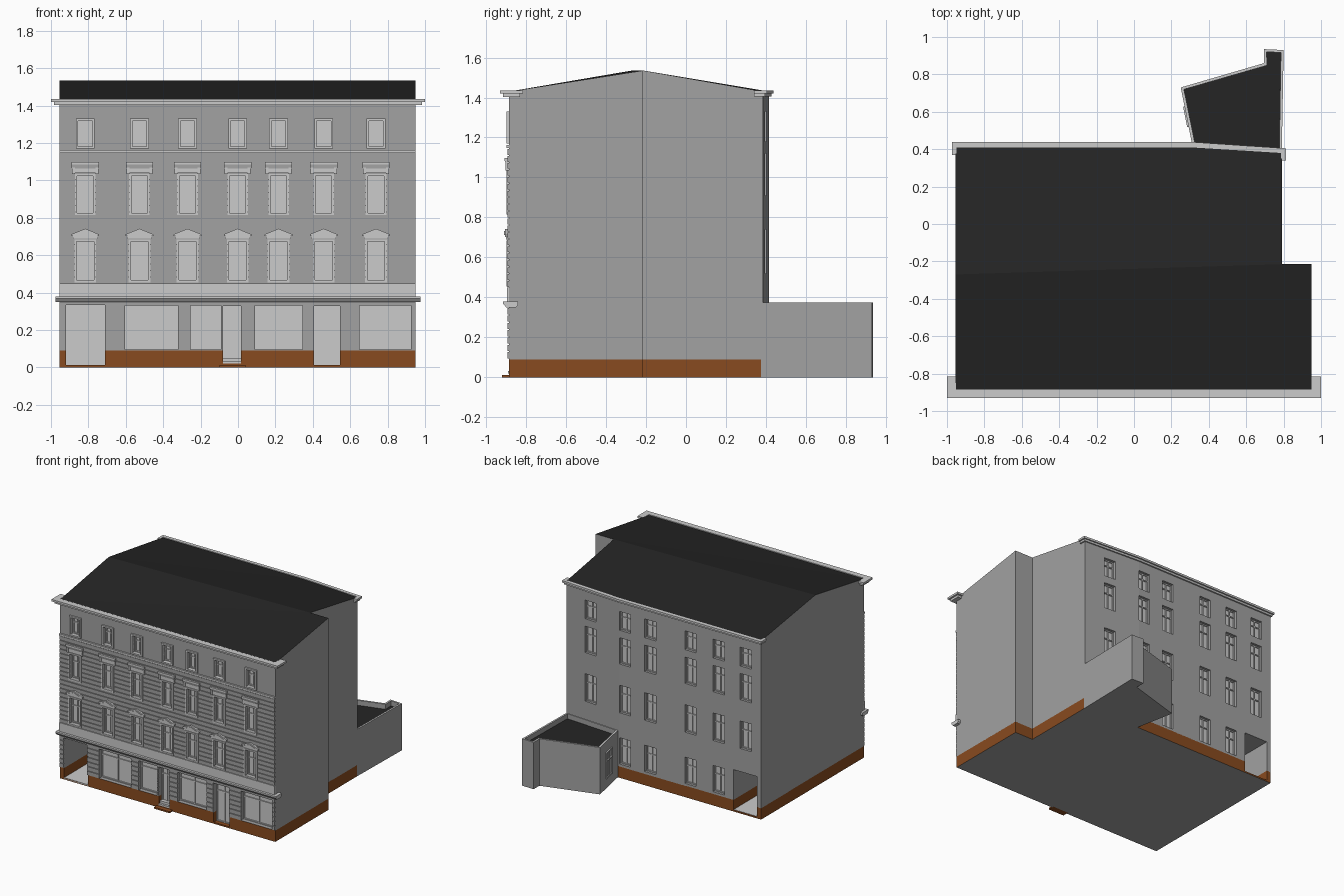
import bpy, bmesh
from math import atan2, hypot
from mathutils import Matrix, Vector

if "Cube" in bpy.data.objects:
    bpy.data.objects.remove(bpy.data.objects["Cube"])


def mat(name, r, g, b):
    m = bpy.data.materials.new(name)
    m.diffuse_color = (r, g, b, 1)
    m.use_nodes = True
    m.node_tree.nodes["Principled BSDF"].inputs["Base Color"].default_value = m.diffuse_color
    return m


WALL = mat("plaster_grey", .36, .36, .36)
ROOF = mat("roof_dark", .018, .018, .018)
BASE = mat("plinth_brown", .25, .07, .014)


def finish(bm, name, mats=()):
    bmesh.ops.recalc_face_normals(bm, faces=bm.faces)
    me = bpy.data.meshes.new(name)
    bm.to_mesh(me)
    bm.free()
    for m in mats:
        me.materials.append(m)
    ob = bpy.data.objects.new(name, me)
    bpy.context.collection.objects.link(ob)
    return ob


def box(bm, x0, x1, y0, y1, z0, z1):
    c = Matrix.Translation(((x0 + x1) / 2, (y0 + y1) / 2, (z0 + z1) / 2))
    s = Matrix.Diagonal((x1 - x0, y1 - y0, z1 - z0, 1))
    bmesh.ops.create_cube(bm, size=1, matrix=c @ s)


def prism(bm, bottom, top):
    """Closed solid between two matching rings of points."""
    a = [bm.verts.new(p) for p in bottom]
    b = [bm.verts.new(p) for p in top]
    n = len(a)
    bm.faces.new(a[::-1])
    cap = bm.faces.new(b)
    for i in range(n):
        bm.faces.new((a[i], a[(i + 1) % n], b[(i + 1) % n], b[i]))
    return cap


def moulding(bm, profile, x0, x1):
    """Extrude a (y, z) profile along x."""
    prism(bm, [(x0, y, z) for y, z in profile], [(x1, y, z) for y, z in profile])


def ring(bm, x0, x1, z0, z1, w, y0, y1):
    """Rectangular frame of width w inside the given rectangle."""
    box(bm, x0, x0 + w, y0, y1, z0, z1)
    box(bm, x1 - w, x1, y0, y1, z0, z1)
    box(bm, x0 + w, x1 - w, y0, y1, z0, z0 + w)
    box(bm, x0 + w, x1 - w, y0, y1, z1 - w, z1)


def window(bm, x0, x1, z0, z1, y, s, mullions=1, transom=.66):
    """Glazing with frame bars; s is the outward y direction."""
    box(bm, x0, x1, *sorted((y, y - s * .006)), z0, z1)
    ya, yb = sorted((y, y + s * .008))
    ring(bm, x0, x1, z0, z1, .008, ya, yb)
    for i in range(mullions):
        x = x0 + (x1 - x0) * (i + 1) / (mullions + 1)
        box(bm, x - .004, x + .004, ya, yb, z0, z1)
    if transom:
        z = z0 + (z1 - z0) * transom
        box(bm, x0, x1, ya, yb, z - .004, z + .004)


# Layout
FX = (-.817, -.527, -.27, -.002, .217, .458, .738)     # front window axes
FROWS = ((.455, .685, .058), (.815, 1.035, .055), (1.17, 1.33, .05))
BX = (.565, .25, .025, -.33, -.58, -.82)               # rear window axes
BROWS = ((.11, .32), (.52, .74), (.91, 1.12), (1.18, 1.33))
SHOPS = ((-.605, -.32), (-.255, -.09), (.09, .345), (.65, .925))
DOORS = ((-.08, .015, .03), (.405, .545, .012))
GATE = (-.92, -.71)
FY, T = -.885, .012


def back_y(x):
    return .415 if x < .3 else .415 - (x - .3) * .061


# Openings: one cutter mesh, plus all joinery filling it
cut = bmesh.new()
fw, bw, sw = bmesh.new(), bmesh.new(), bmesh.new()
for x in FX:
    for z0, z1, h in FROWS:
        a = (x - h + T, x + h - T, z0 + T, z1 - T)
        box(cut, a[0], a[1], -.95, -.855, a[2], a[3])
        window(fw, *a, -.857, -1)
for x in BX:
    for i, (z0, z1) in enumerate(BROWS):
        if i == 0 and (x < -.7 or x > .3):
            continue
        y = back_y(x) - .03
        box(cut, x - .05, x + .05, y, .5, z0, z1)
        window(bw, x - .05, x + .05, z0, z1, y + .002, 1)
for x0, x1 in SHOPS:
    box(cut, x0, x1, -.95, -.85, .095, .33)
    window(sw, x0, x1, .095, .33, -.852, -1, 0 if x1 < 0 and x0 > -.3 else 1, .78)
for x0, x1, z0 in DOORS:
    box(cut, x0, x1, -.95, -.84, z0, .328)
    window(sw, x0, x1, z0, .328, -.842, -1, 1, .78)
box(cut, *GATE, -1, .6, .012, .335)
cutter = finish(cut, "opening_cutter")
cutter.hide_render = True
finish(fw, "front_windows")
finish(bw, "rear_windows")
finish(sw, "shop_windows_and_doors")


def carve(ob):
    m = ob.modifiers.new("openings", "BOOLEAN")
    m.operation, m.solver, m.object = "DIFFERENCE", "EXACT", cutter
    dg = bpy.context.evaluated_depsgraph_get()
    me = bpy.data.meshes.new_from_object(ob.evaluated_get(dg))
    ob.modifiers.clear()
    ob.data = me


# Main block: stepped plan with gabled top, and brown plinth below
plan = [(-.955, FY, 1.43), (.95, FY, 1.43), (.95, -.215, 1.535), (.79, -.215, 1.535),
        (.79, .385, 1.43), (.3, .415, 1.43), (-.955, .415, 1.43), (-.955, -.27, 1.535)]
bm = bmesh.new()
cap = prism(bm, [(x, y, .09) for x, y, z in plan], plan)
ridge = [v for v in cap.verts if v.co.z > 1.5]
left = min(ridge, key=lambda v: v.co.x)
inner = min((v for v in ridge if v is not left), key=lambda v: v.co.x)
bmesh.utils.face_split(cap, left, inner)
bmesh.ops.triangulate(bm, faces=bm.faces)
bm.normal_update()
for f in bm.faces:
    f.material_index = int(abs(f.normal.z) > .5 and f.calc_center_median().z > 1)
carve(finish(bm, "main_walls_and_roof", (WALL, ROOF)))

bm = bmesh.new()
prism(bm, [(x, y, 0) for x, y, z in plan], [(x, y, .092) for x, y, z in plan])
bm.normal_update()
for f in bm.faces:
    f.material_index = int(all(v.co.z == 0 for v in f.verts))
carve(finish(bm, "plinth", (BASE, WALL)))

# Rusticated courses on the street front
bm = bmesh.new()
for start, end, n in ((.452, 1.148, 20), (.095, .352, 7)):
    p = (end - start) / n
    for i in range(n):
        z = start + i * p
        box(bm, -.955, .95, -.893, FY + .004, z, z + p - .006)
carve(finish(bm, "front_rusticated_courses", (WALL,)))
bpy.data.objects.remove(cutter)

# Gateway floor and inner gate
bm = bmesh.new()
box(bm, *GATE, FY, .41, .005, .014)
window(bm, *GATE, .012, .335, -.25, -1, 1, .75)
finish(bm, "gateway_floor_and_gate")

# Entrance steps
bm = bmesh.new()
box(bm, -.1, .04, -.922, -.87, 0, .012)
finish(bm, "front_step", (BASE,))
bm = bmesh.new()
box(bm, -.08, .015, -.89, -.84, .02, .032)
box(bm, -.08, .015, -.872, -.84, .03, .05)
finish(bm, "entrance_steps")

# Window surrounds, pediments and hoods
bm = bmesh.new()
for x in FX:
    for i, (z0, z1, h) in enumerate(FROWS):
        ring(bm, x - h, x + h, z0, z1, T, -.899, -.875)
    box(bm, x - .065, x + .065, -.9, -.88, .69, .703)
    tri = [(-.074, .703), (.074, .703), (.074, .712), (0, .742), (-.074, .712)]
    prism(bm, [(x + u, -.906, z) for u, z in tri], [(x + u, -.88, z) for u, z in tri])
    tri = [(-.05, .711), (.05, .711), (0, .731)]
    prism(bm, [(x + u, -.910, z) for u, z in tri], [(x + u, -.9, z) for u, z in tri])
    box(bm, x - .058, x + .058, -.898, -.88, 1.04, 1.07)
    moulding(bm, [(-.88, 1.065), (-.9, 1.065), (-.908, 1.085), (-.908, 1.098), (-.88, 1.098)],
             x - .073, x + .073)
    for u in (-.062, .062):
        box(bm, x + u - .008, x + u + .008, -.904, -.88, 1.035, 1.07)
finish(bm, "window_surrounds")

# Horizontal bands and cornices
bm = bmesh.new()
box(bm, -.955, .95, -.896, -.88, .375, .45)
moulding(bm, [(-.84, .36), (-.85, .35), (-.9, .35), (-.915, .368), (-.915, .38), (-.84, .38)],
         -.975, .975)
box(bm, -.955, .95, -.899, -.88, 1.147, 1.162)
finish(bm, "string_courses")

bm = bmesh.new()
for x0, x1 in ((-.985, .985),):
    box(bm, x0, x1, -.915, -.87, 1.403, 1.422)
for x0, x1 in ((-.985, -.95), (.945, .985)):
    box(bm, x0, x1, -.87, -.83, 1.403, 1.422)
box(bm, -1, 1, -.93, -.885, 1.42, 1.436)
for x0, x1 in ((-1, -.953), (.948, 1)):
    box(bm, x0, x1, -.885, -.815, 1.42, 1.436)
finish(bm, "front_cornice")

bm = bmesh.new()
for o, z0, z1 in ((.012, 1.405, 1.42), (.024, 1.42, 1.436)):
    outer = [(-.955 - o * .7, .415 + o), (.3, .415 + o), (.79 + o, .385 + o * .8)]
    inner = [(-.955 - o * .7, .41), (.3, .41), (.79 + o, .378)]
    pts = outer + inner[::-1]
    prism(bm, [(x, y, z0) for x, y in pts], [(x, y, z1) for x, y in pts])
    box(bm, -.955 - o * .7, -.95, .37, .412, z0, z1)
    box(bm, .786, .79 + o, .34, .382, z0, z1)
finish(bm, "rear_cornice")

# Rear annex with parapet and sunken flat roof
foot = [(.315, .405), (.79, .375), (.80, .93), (.695, .935), (.695, .86), (.25, .73)]
bm = bmesh.new()
cap = prism(bm, [(x, y, 0) for x, y in foot], [(x, y, .375) for x, y in foot])
bmesh.ops.recalc_face_normals(bm, faces=bm.faces)
rim = bmesh.ops.inset_region(bm, faces=[cap], thickness=.02)["faces"]
bmesh.ops.inset_region(bm, faces=[cap], thickness=.0002)
for v in cap.verts:
    v.co.z = .335
cap.material_index = 1
for f in rim:
    f.material_index = 2
finish(bm, "annex", (WALL, ROOF, mat("parapet_light", .8, .8, .8)))

# Annex side window, turned to match its slanted wall
bm = bmesh.new()
window(bm, -.055, .055, .08, .29, 0, -1)
a, b = Vector((.25, .73)), Vector((.315, .405))
d = b - a
ob = finish(bm, "annex_window")
mid = a.lerp(b, .48)
ob.location = (mid.x, mid.y, 0)
ob.rotation_euler.z = atan2(d.y, d.x)
